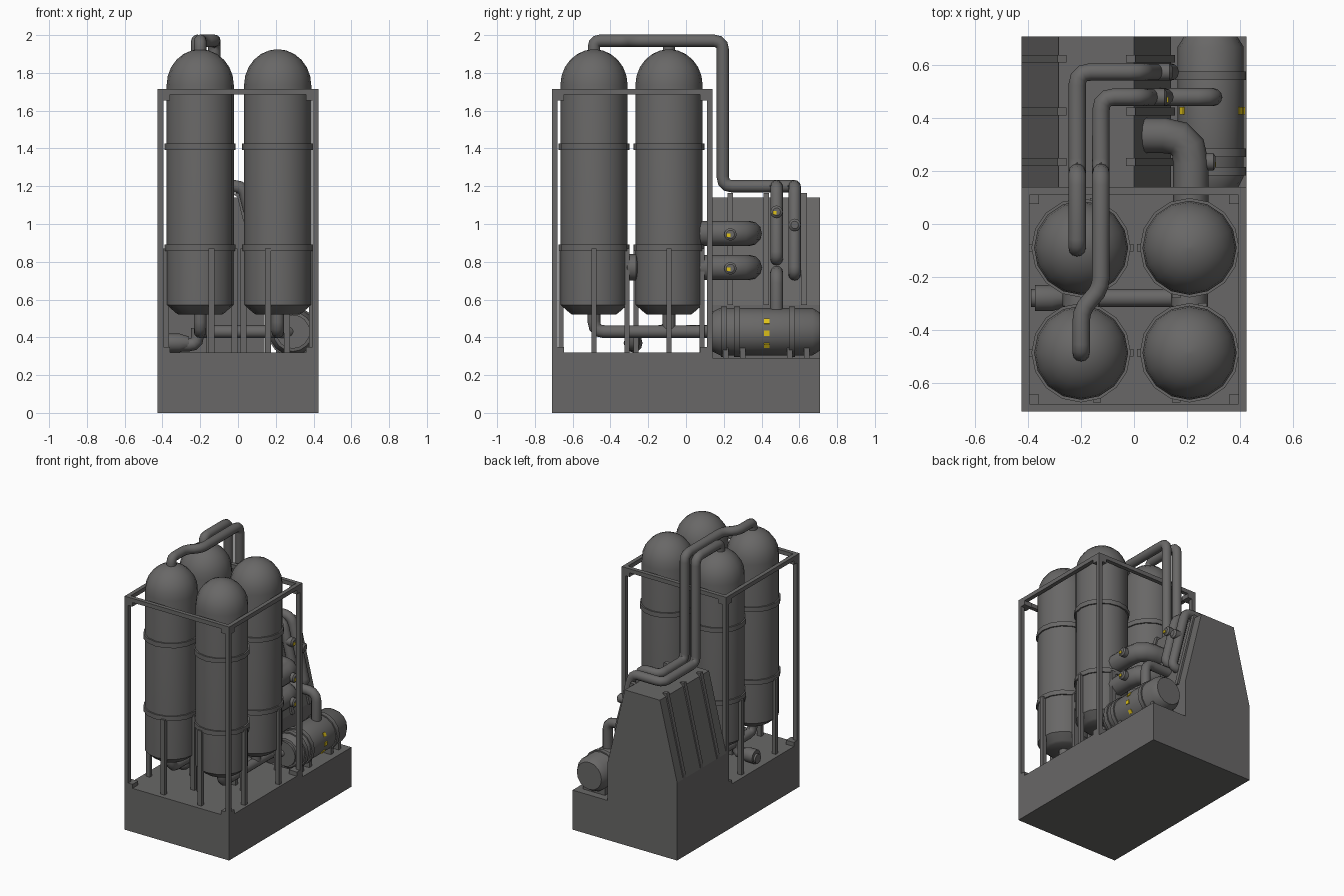
import bpy, bmesh, math
from mathutils import Vector, Matrix

if "Cube" in bpy.data.objects:
    bpy.data.objects.remove(bpy.data.objects["Cube"])


def material(name, rgb):
    m = bpy.data.materials.new(name)
    m.diffuse_color = (*rgb, 1)
    m.use_nodes = True
    m.node_tree.nodes["Principled BSDF"].inputs["Base Color"].default_value = m.diffuse_color
    return m


GREY = material("dark_grey_steel", (0.14, 0.137, 0.135))
YELLOW = material("warning_yellow", (0.75, 0.55, 0.01))


def finish(name, bm, mat=GREY, smooth=False):
    bmesh.ops.recalc_face_normals(bm, faces=bm.faces)
    me = bpy.data.meshes.new(name)
    bm.to_mesh(me)
    bm.free()
    ob = bpy.data.objects.new(name, me)
    bpy.context.collection.objects.link(ob)
    me.materials.append(mat)
    if smooth:
        bpy.ops.object.select_all(action='DESELECT')
        ob.select_set(True)
        bpy.context.view_layer.objects.active = ob
        bpy.ops.object.shade_smooth_by_angle(angle=math.radians(35))
    return ob


def box(name, x0, x1, y0, y1, z0, z1, mat=GREY):
    bm = bmesh.new()
    size = Matrix.Diagonal((x1 - x0, y1 - y0, z1 - z0, 1))
    mid = Matrix.Translation(((x0 + x1) / 2, (y0 + y1) / 2, (z0 + z1) / 2))
    bmesh.ops.create_cube(bm, size=1, matrix=mid @ size)
    return finish(name, bm, mat)


def prism(name, profile, y0, y1):
    """Extrude an xz outline along y."""
    bm = bmesh.new()
    f = bm.faces.new([bm.verts.new((x, y0, z)) for x, z in profile])
    out = bmesh.ops.extrude_face_region(bm, geom=[f])
    bmesh.ops.translate(bm, vec=(0, y1 - y0, 0),
                        verts=[v for v in out['geom'] if isinstance(v, bmesh.types.BMVert)])
    return finish(name, bm)


def lathe(name, profile, origin, axis=(0, 0, 1), sides=16):
    """Revolve (radius, height) points around an axis, capping open ends."""
    bm = bmesh.new()
    rot = Vector((0, 0, 1)).rotation_difference(Vector(axis)).to_matrix()
    rings = []
    for r, h in profile:
        rings.append([bm.verts.new(Vector(origin) + rot @ Vector(
            (r * math.cos(2 * math.pi * i / sides), r * math.sin(2 * math.pi * i / sides), h)))
            for i in range(sides)])
    for a, b in zip(rings, rings[1:]):
        for i in range(sides):
            j = (i + 1) % sides
            bm.faces.new((a[i], a[j], b[j], b[i]))
    bm.faces.new(rings[0])
    bm.faces.new(rings[-1])
    return finish(name, bm, smooth=True)


def pipe(name, points, radius, bend=0.06):
    """Round pipe along a path with rounded corners."""
    pts = [Vector(p) for p in points]
    path = [pts[0]]
    for a, b, c in zip(pts, pts[1:], pts[2:]):
        d = min(bend, (a - b).length * .48, (c - b).length * .48)
        p, q = b + (a - b).normalized() * d, b + (c - b).normalized() * d
        path += [p * (1 - t) ** 2 + b * 2 * t * (1 - t) + q * t * t for t in (0, .33, .67, 1)]
    path.append(pts[-1])
    cu = bpy.data.curves.new(name, 'CURVE')
    cu.dimensions = '3D'
    cu.bevel_depth = radius
    cu.bevel_resolution = 4
    cu.use_fill_caps = True
    sp = cu.splines.new('POLY')
    sp.points.add(len(path) - 1)
    for s, p in zip(sp.points, path):
        s.co = (*p, 1)
    cu.materials.append(GREY)
    ob = bpy.data.objects.new(name, cu)
    bpy.context.collection.objects.link(ob)
    bpy.ops.object.select_all(action='DESELECT')
    ob.select_set(True)
    bpy.context.view_layer.objects.active = ob
    bpy.ops.object.convert(target='MESH')
    bpy.ops.object.shade_smooth_by_angle(angle=math.radians(35))


# Base plinth and sloped rear housing
box("base_plinth", -.425, .425, -.71, .14, 0, .32)
prism("rear_housing", [(-.425, 0), (.425, 0), (.425, .29), (.14, .29), (.14, .57),
                       (0, 1.14), (-.285, 1.14), (-.425, .57)], .14, .71)
# Ribs lying on both housing slopes
for y in (.235, .425, .625):
    prism("left_rib", [(-.425, .57), (-.285, 1.14), (-.255, 1.16), (-.29, 1.165), (-.425, .6)], y - .015, y + .015)
    prism("right_rib", [(.14, .57), (0, 1.14), (-.03, 1.16), (.005, 1.165), (.155, .57)], y - .015, y + .015)

# Open frame around the tanks
for s in (-1, 1):
    a, b = sorted((s * .395, s * .425))
    for y0, y1, yd in ((-.71, -.68, 1), (.11, .14, -1)):
        box("frame_post", a, b, y0, y1, .32, 1.715)
        g = sorted((s * .36, s * .425))
        e0, e1 = (y0, y1 + .035) if yd > 0 else (y0 - .035, y1)
        box("top_gusset", *g, e0, e1, 1.655, 1.69)
        box("foot_gusset", *g, e0, e1, .32, .35)
    box("frame_side_beam", a, b, -.68, .11, 1.685, 1.715)
for y in (-.71, .11):
    box("frame_cross_beam", -.395, .395, y, y + .03, 1.685, 1.715)

# Four domed tanks with bands, legs and outlet pipes
dome = [(.178 * math.cos(t), 1.735 + .19 * math.sin(t)) for t in
        (math.radians(k) for k in (0, 15, 30, 45, 60, 75, 88))]
for cx in (-.2, .21):
    for cy in (-.487, -.09):
        lathe("tank", [(.115, .52), (.13, .53), (.178, .572)] + dome, (cx, cy, 0))
        for z in (.875, 1.41):
            lathe("tank_band", [(.175, z - .017), (.188, z - .017), (.188, z + .017), (.175, z + .017)], (cx, cy, 0))
        for dx, dy in ((.182, 0), (-.182, 0), (.05, .175), (-.05 if cx > 0 else .06, -.175)):
            box("tank_leg", cx + dx - .016, cx + dx + .016, cy + dy - .014, cy + dy + .014, .32, .87)
    lathe("tank_coupling", [(.05, -.33), (.07, -.31), (.07, -.265), (.05, -.25)], (cx, 0, .77), (0, 1, 0), 12)
    pipe("lower_manifold", [(cx, -.487, .54), (cx, -.487, .43), (cx, .13, .43)] if cx > 0 else
         [(cx, -.487, .54), (cx, -.487, .43), (cx, -.09, .43), (cx, -.09, .54)], .034)
pipe("rear_outlet", [(.21, -.09, .54), (.21, -.09, .43)], .034)
pipe("cross_manifold", [(-.2, -.28, .43), (.21, -.28, .43)], .034)
pipe("drain_stub", [(-.215, -.28, .45), (-.215, -.28, .36), (-.39, -.28, .36)], .034)
lathe("drain_flange", [(.05, -.375), (.05, -.31), (.034, -.26)], (0, -.28, .37), (1, 0, 0), 12)
pipe("pump_inlet", [(.21, .0, .43), (.21, .1, .43), (.29, .16, .43)], .034)

# Pump drum with bands and feet
P = (.29, 0, .43)
lathe("pump_drum", [(.085, .135), (.105, .14), (.125, .18), (.125, .67), (.1, .71)], P, (0, 1, 0), 16)
for y in (.2, .27, .56):
    lathe("pump_band", [(.12, y - .016), (.134, y - .016), (.134, y + .016), (.12, y + .016)], P, (0, 1, 0), 16)
lathe("pump_end_ring", [(.07, .12), (.09, .12), (.09, .15), (.07, .15)], P, (0, 1, 0), 16)
for y in (.21, .3, .55, .64):
    box("pump_foot", .2, .38, y - .015, y + .015, .285, .35)
pipe("pump_outlet", [(.3, .48, .53), (.3, .48, .745), (.07, .48, .745)], .034)

# Thick ducts from the rear right tank into the housing, with valve knobs
for z in (.77, .95):
    pipe("thick_duct", [(.215, .03, z), (.215, .335, z), (.0, .335, z)], .067, .11)
    lathe("duct_knob", [(.033, .26), (.033, .3), (.022, .308)], (0, .235, z - .005), (1, 0, 0), 12)
    box("duct_mark", .305, .311, .215, .235, z - .02, z, YELLOW)

# Overhead pipes from the left tanks over the housing and down its slope
pipe("overhead_pipe_front", [(-.2, -.487, 1.9), (-.2, -.487, 1.97), (-.2, -.32, 1.97), (-.125, -.25, 1.97),
                             (-.125, .195, 1.97), (-.125, .195, 1.2), (-.125, .48, 1.2), (.03, .48, 1.2),
                             (.125, .48, .82), (.06, .48, .81)], .033, .05)
pipe("overhead_pipe_rear", [(-.215, -.09, 1.9), (-.215, -.09, 1.97), (-.215, .195, 1.97), (-.215, .195, 1.2),
                            (-.215, .575, 1.2), (.03, .575, 1.2), (.145, .575, .74), (.08, .575, .73)], .033, .05)
for y, z, x in ((.48, 1.065, .06), (.575, .995, .08)):
    lathe("pipe_knob", [(.033, x), (.033, x + .055), (.02, x + .065)], (0, y, z), (1, 0, 0), 12)
box("knob_mark", .125, .13, .46, .48, 1.05, 1.07, YELLOW)

# Yellow warning plates around the drum
for deg in (-36, -4, 26, 150):
    ob = box("warning_plate", -.003, .003, -.014, .014, -.014, .014, YELLOW)
    t = math.radians(deg)
    ob.location = (.29 + .126 * math.cos(t), .428, .43 + .126 * math.sin(t))
    ob.rotation_euler = (0, -t, 0)
